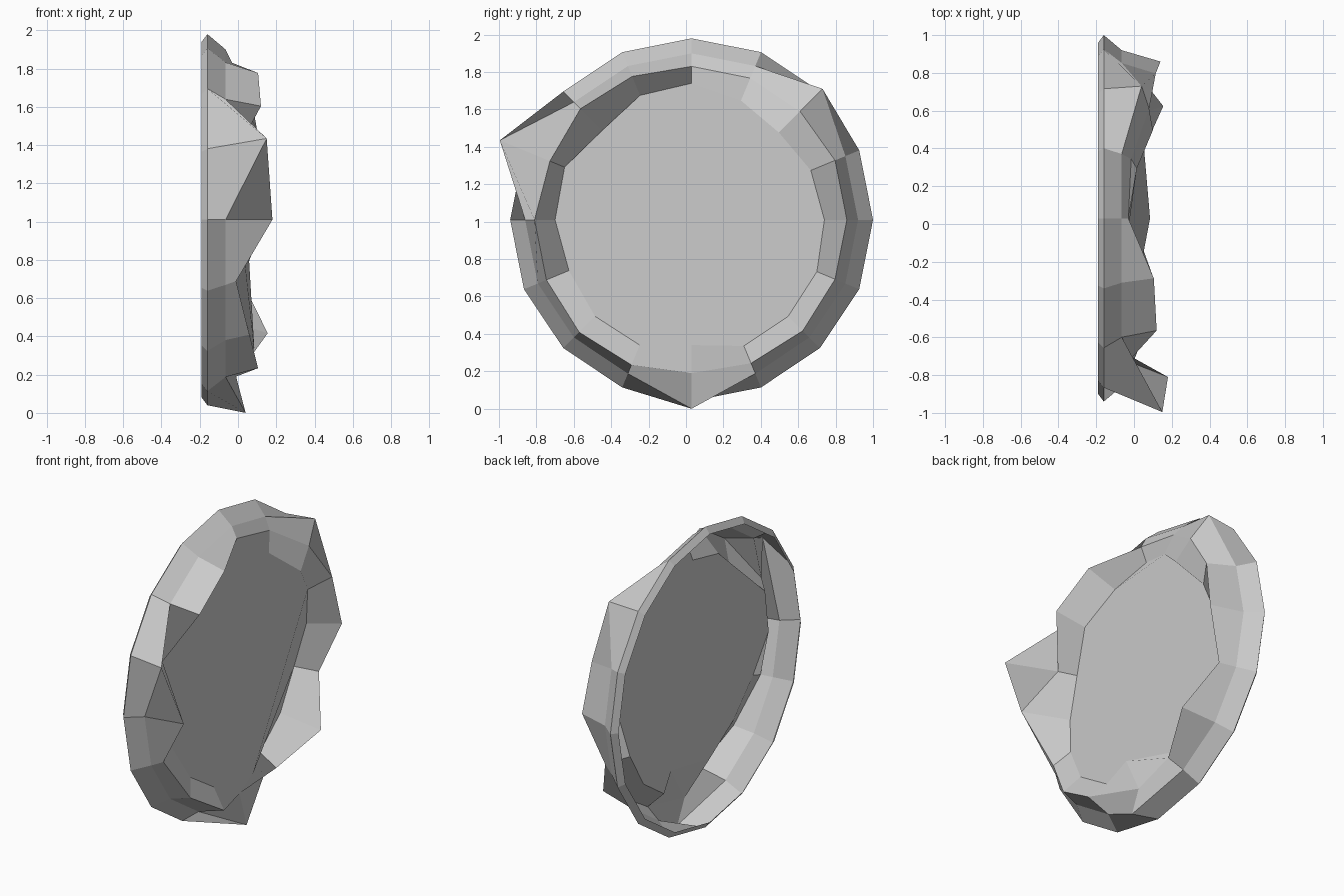
import bpy, bmesh
from math import sin, cos, radians

if "Cube" in bpy.data.objects:
    bpy.data.objects.remove(bpy.data.objects["Cube"])

N = 16
CY, CZ = 0.03, 1.01          # centre of the ring in the y-z plane

# Jagged crest and inner lip: (radius, x depth) per step, clockwise from the top
crest = [(.82, -.03), (.82, -.015), (.82, .08), (.83, .115),
         (.83, .14), (.83, .02), (.84, .155), (.83, .03),
         (.82, -.01), (.84, .105), (.85, .06), (.84, -.01),
         (.84, .18), (.82, -.03), (.84, .12), (.83, .105)]
lip = [(.73, -.07), (.69, .015), (.66, .10), (.69, .03),
       (.71, -.03), (.725, -.09), (.73, -.08), (.73, -.06),
       (.67, .085), (.725, .0), (.73, .0), (.71, -.04),
       (.73, -.10), (.735, -.11), (.675, .0), (.72, -.06)]
# Outer shoulder is even, apart from a few spikes
shoulder = [(.89, -.065)] * N
shoulder[2] = (.99, .04)
shoulder[8] = (1.01, .04)
shoulder[13] = (1.11, .15)

back = [(.93, -.19)] * N
edge = [(.97, -.16)] * N


def point(k, r, x):
    a = radians(360 / N * k)
    return (x, CY + r * sin(a), CZ + r * cos(a))


def ring_verts(bm, ring):
    return [bm.verts.new(point(k, r, x)) for k, (r, x) in enumerate(ring)]


def finish(bm, name):
    mesh = bpy.data.meshes.new(name)
    bm.to_mesh(mesh)
    bm.free()
    bpy.context.collection.objects.link(bpy.data.objects.new(name, mesh))


# Rocky rim: open-backed shell of quads; the start corner sets each fold
bm = bmesh.new()
rings = [ring_verts(bm, r) for r in (back, edge, shoulder, crest, lip)]
for i, (a, b) in enumerate(zip(rings, rings[1:])):
    for k in range(N):
        j = (k + 1) % N
        quad = [a[k], b[k], b[j], a[j]]
        if i < 2:
            quad = quad[1:] + quad[:1]
        bm.faces.new(quad)
bm.normal_update()
if sum(f.normal.x for f in bm.faces) < 0:
    bmesh.ops.reverse_faces(bm, faces=bm.faces)
finish(bm, "rocky_rim")


# Panel filling the opening: one polygon, started so that it folds along
# the chords seen near the +y side (3-8) and the top (1-14)
def folds(order):
    mesh = bpy.data.meshes.new("probe")
    mesh.from_pydata([point(k, *lip[k]) for k in range(N)], [], [order])
    mesh.calc_loop_triangles()
    tris = [set(t.vertices) for t in mesh.loop_triangles]
    bpy.data.meshes.remove(mesh)
    return sum(any(pair <= t for t in tris) * w
               for pair, w in (({3, 8}, 3), ({1, 14}, 2), ({1, 3}, 1)))


orders = [[(s - d) % N for d in range(N)] for s in range(N)]
best = max(orders, key=folds)
bm = bmesh.new()
v = ring_verts(bm, lip)
panel = bm.faces.new([v[k] for k in best])
finish(bm, "centre_panel")
